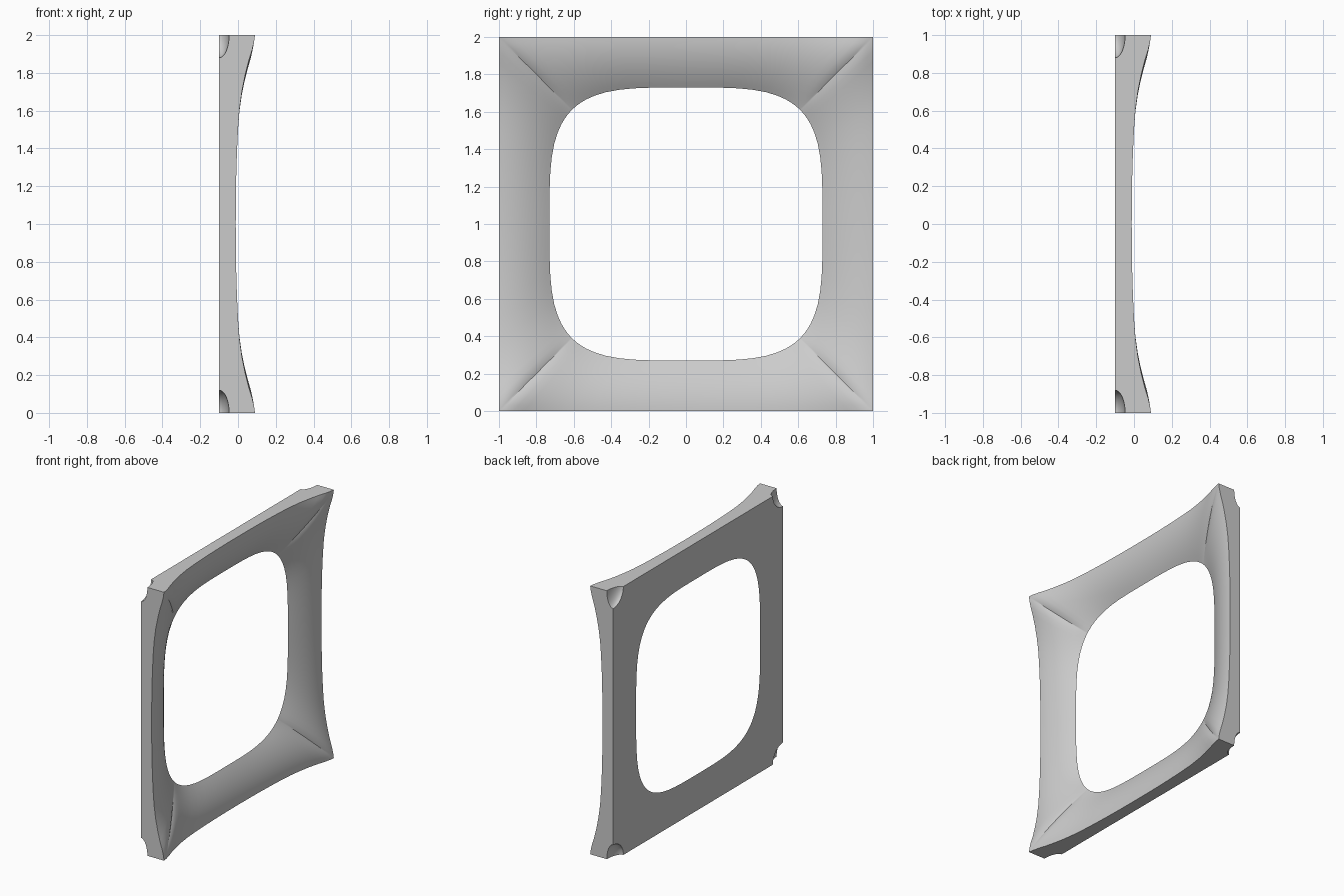
import bpy, bmesh, math
from mathutils import Matrix

cube = bpy.data.objects.get("Cube")
if cube:
    bpy.data.objects.remove(cube, do_unlink=True)

BACK = -0.1      # x of the flat face
HOLE = 0.73      # half width of the opening
POWER = 3.86     # squareness of the opening
RINGS = 12
STEPS = 12       # rays per half side

# Height of the curved face along an outer side, from mid-side to corner
EDGE = [(0, -.012), (.2, -.011), (.4, -.005), (.5, 0), (.6, .007), (.7, .02),
        (.8, .04), (.86, .055), (.9, .068), (.94, .08), (.97, .086), (1, .09)]


def edge_height(t):
    for (a, ha), (b, hb) in zip(EDGE, EDGE[1:]):
        if t <= b:
            return ha + (hb - ha) * (t - a) / (b - a)
    return EDGE[-1][1]


def outer_points():
    """Points round the square rim, each as (y, z, distance from mid-side)."""
    side = [math.sin(math.pi / 2 * i / STEPS) for i in range(-STEPS, STEPS)]
    pts = []
    for quarter in range(4):
        for t in side:
            y, z = 1, t
            for _ in range(quarter):
                y, z = -z, y
            pts.append((y, z, abs(t)))
    return pts


grey = bpy.data.materials.new("plain_grey")
grey.use_nodes = True
colour = (0.6, 0.6, 0.6, 1)
grey.diffuse_color = colour
grey.node_tree.nodes["Principled BSDF"].inputs["Base Color"].default_value = colour


def make_object(name, bm):
    mesh = bpy.data.meshes.new(name)
    bmesh.ops.recalc_face_normals(bm, faces=bm.faces)
    bm.to_mesh(mesh)
    bm.free()
    mesh.materials.append(grey)
    obj = bpy.data.objects.new(name, mesh)
    bpy.context.collection.objects.link(obj)
    return obj


# Frame: curved face swept from the opening out to the rim, with a flat back
bm = bmesh.new()
rays = []
for y, z, t in outer_points():
    k = HOLE / (abs(y) ** POWER + abs(z) ** POWER) ** (1 / POWER)
    bend = 2 - 0.7 * t ** 6
    ray = []
    for i in range(RINGS + 1):
        s = i / RINGS
        r = k + (1 - k) * s
        x = BACK + (edge_height(t) - BACK) * (1 - (1 - s) ** bend)
        ray.append(bm.verts.new((x, y * r, 1 + z * r)))
    ray.append(bm.verts.new((BACK, y, 1 + z)))
    rays.append(ray)
for a, b in zip(rays, rays[1:] + rays[:1]):
    for i in range(len(a)):
        j = (i + 1) % len(a)
        bm.faces.new((a[i], a[j], b[j], b[i]))
frame = make_object("panel_frame", bm)

# Scooped notches at the four back corners
bm = bmesh.new()
for y in (-1, 1):
    for z in (0, 2):
        place = Matrix.Translation((BACK, y, z)) @ Matrix.Diagonal((.053, .12, .12, 1))
        bmesh.ops.create_uvsphere(bm, u_segments=32, v_segments=16, radius=1,
                                  matrix=place @ Matrix.Rotation(.05, 4, 'X'))
cutter = make_object("corner_notch_cutter", bm)
cutter.hide_render = True

cut = frame.modifiers.new("corner_notches", 'BOOLEAN')
cut.operation = 'DIFFERENCE'
cut.solver = 'EXACT'
cut.object = cutter
bpy.ops.object.select_all(action='DESELECT')
bpy.context.view_layer.objects.active = frame
frame.select_set(True)
bpy.ops.object.modifier_apply(modifier=cut.name)
bpy.data.objects.remove(cutter, do_unlink=True)
bpy.ops.object.shade_smooth_by_angle(angle=math.radians(30))
